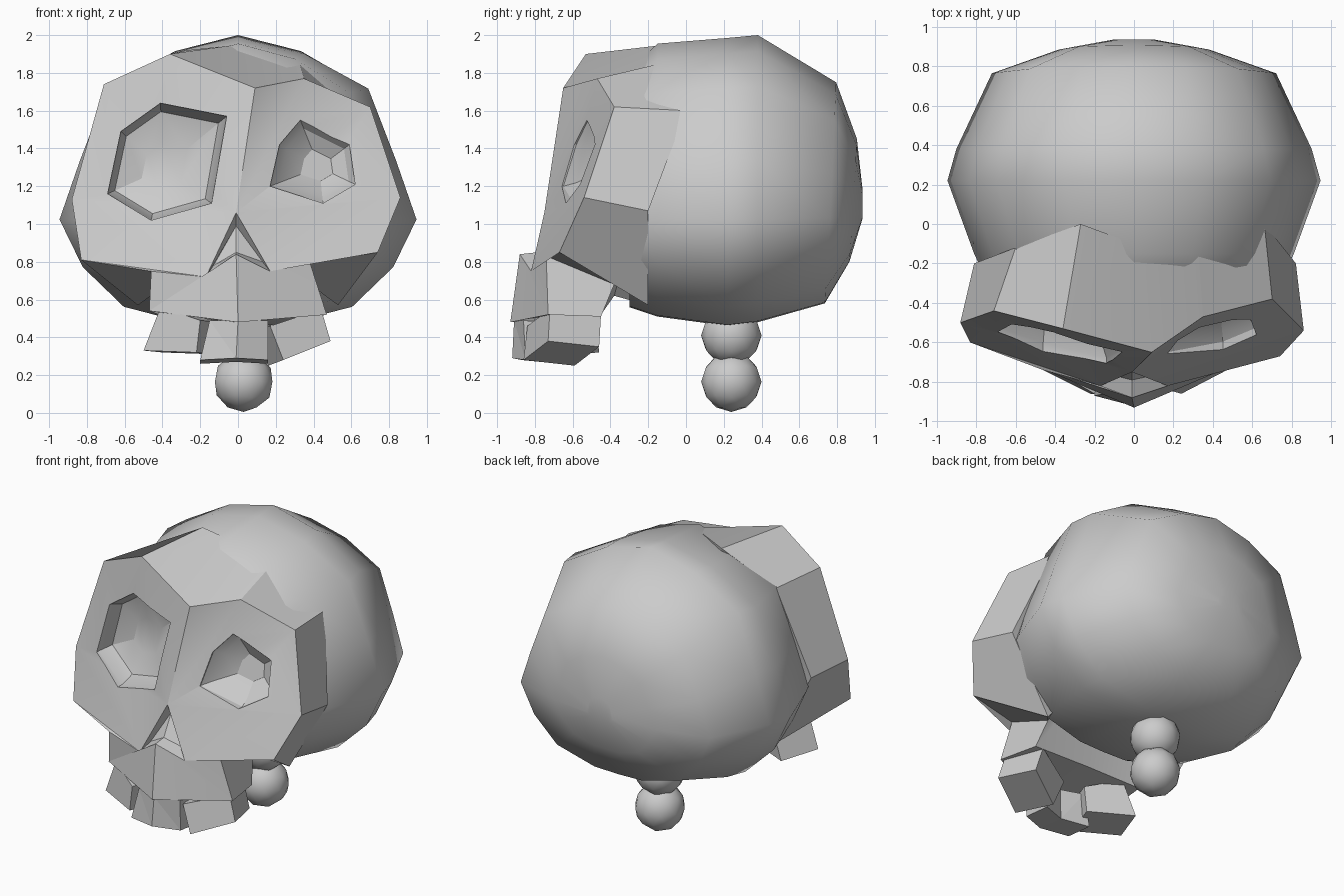
import bpy, bmesh, math
from mathutils import Vector

if "Cube" in bpy.data.objects:
    bpy.data.objects.remove(bpy.data.objects["Cube"])


def make(name, verts, faces):
    bm = bmesh.new()
    vs = [bm.verts.new(v) for v in verts]
    for f in faces:
        bm.faces.new([vs[i] for i in f])
    bmesh.ops.triangulate(bm, faces=[f for f in bm.faces if len(f.verts) > 4])
    bmesh.ops.recalc_face_normals(bm, faces=bm.faces)
    me = bpy.data.meshes.new(name)
    bm.to_mesh(me)
    bm.free()
    ob = bpy.data.objects.new(name, me)
    bpy.context.collection.objects.link(ob)
    return ob


def loft(name, loops):
    """Skin equal-length closed loops and cap both ends."""
    n = len(loops[0])
    verts = [p for l in loops for p in l]
    faces = [(k*n + i, k*n + (i+1) % n, (k+1)*n + (i+1) % n, (k+1)*n + i)
             for k in range(len(loops)-1) for i in range(n)]
    faces += [tuple(range(n)), tuple(range(len(verts)-n, len(verts)))]
    return make(name, verts, faces)


def activate(ob):
    bpy.ops.object.select_all(action='DESELECT')
    ob.select_set(True)
    bpy.context.view_layer.objects.active = ob


def smooth(ob, deg):
    activate(ob)
    bpy.ops.object.shade_smooth_by_angle(angle=math.radians(deg))


# Cranium: one faceted cross-section scaled along y, back rings tilted
half = [(0, 1), (.37, .91), (.73, .71), (.885, .3), (1, -.06),
        (.87, -.48), (.64, -.83), (.25, -.99), (0, -1)]
section = half + [(-u, v) for u, v in half[-2:0:-1]]
rings = [  # y, half width, bottom, top, tilt
    (-.30, .74, .56, 1.82, 0), (-.15, .81, .51, 1.955, 0),
    (.22, .945, .46, 1.985, 0), (.38, .90, .48, 2.0, 0),
    (.765, .72, .58, 1.75, .03), (.885, .38, .80, 1.45, .02),
    (.935, .10, 1.03, 1.18, 0)]
mid = 1.06
cranium = loft("cranium", [
    [(w*u, y + t*v, mid + v*((top-mid) if v > 0 else (mid-bot)))
     for u, v in section] for y, w, bot, top, t in rings])
smooth(cranium, 48)

# Face mask: front outline, matching back outline, nose rim and nose floor
P = {
    'B': (.09, -.65, 1.72), 'R1': (.35, -.47, 1.77), 'R2': (.70, -.38, 1.62),
    'R3': (.86, -.54, 1.14), 'R4': (.74, -.67, .85), 'R5': (.37, -.74, .83),
    'R6': (.47, -.73, .52), 'J': (0, -.93, .48), 'L6': (-.47, -.73, .54),
    'L5': (-.46, -.74, .75), 'L4': (-.83, -.60, .81), 'L3': (-.88, -.50, 1.13),
    'L2': (-.71, -.44, 1.74), 'L1': (-.36, -.53, 1.90)}
back = [(0, -.10, 1.95), (.32, -.05, 1.87), (.66, 0, 1.60), (.82, -.2, 1.07),
        (.53, -.2, .57), (.38, -.38, .68), (.42, -.45, .51), (0, -.45, .52),
        (-.42, -.45, .52), (-.46, -.38, .62), (-.53, -.2, .57),
        (-.81, -.2, 1.1), (-.60, -.12, 1.69), (-.27, 0, 1.92)]
names = list(P)
n = len(names)
P.update(N=(-.01, -.75, 1.06), M=(-.01, -.88, .84),
         NL=(-.17, -.82, .72), NR=(.17, -.82, .75),
         n=(-.01, -.71, .99), m=(-.01, -.79, .85),
         l=(-.13, -.76, .78), r=(.13, -.76, .80))
idx = {k: i for i, k in enumerate(P)}
front = ["B L1 N", "L1 L2 N", "L2 L3 N", "N L3 NL", "L3 L4 NL", "L4 L5 NL",
         "NL L5 L6", "NL L6 M", "L6 J M",
         "B N R1", "R1 N R2", "R2 N R3", "N NR R3", "R3 NR R4", "R4 NR R5",
         "NR R6 R5", "NR M R6", "M J R6",
         "N NR r n", "NR M m r", "M NL l m", "NL N n l", "n r m", "n m l"]
faces = [[idx[k] for k in f.split()] for f in front]
b0 = len(P)
faces += [(i, (i+1) % n, b0 + (i+1) % n, b0 + i) for i in range(n)]
hub = b0 + n
faces += [(b0 + i, b0 + (i+1) % n, hub) for i in range(n)]
face = make("face", list(P.values()) + back + [(0, -.22, 1.2)], faces)


# Eye sockets: stepped funnels that follow the slope of the face
def socket(name, pts, centre, slope, steps):
    loops = []
    for depth, s in steps:
        loop = []
        for x, z in pts:
            x = centre[0] + (x - centre[0])*s
            z = centre[1] + (z - centre[1])*s
            loop.append((x, -.69 + .27*abs(x) + slope*(z - 1.3) + depth, z))
        loops.append(loop)
    cutter = loft(name, loops)
    cutter.hide_render = True
    m = face.modifiers.new(name, 'BOOLEAN')
    m.operation, m.solver, m.object = 'DIFFERENCE', 'EXACT', cutter
    activate(face)
    bpy.ops.object.modifier_apply(modifier=m.name)
    bpy.data.objects.remove(cutter)


socket("left_socket", [(-.62, 1.49), (-.41, 1.64), (-.06, 1.57), (-.14, 1.11),
                       (-.46, 1.02), (-.69, 1.16)], (-.40, 1.29), .13,
       [(-.25, 1), (0, 1), (.10, .87), (.16, .38)])
socket("right_socket", [(.17, 1.2), (.22, 1.42), (.33, 1.55), (.59, 1.42),
                        (.62, 1.21), (.45, 1.11)], (.43, 1.30), .25,
       [(-.25, 1), (.02, 1), (.07, .82), (.13, .38)])
smooth(face, 25)


# Teeth: front strip pushed back by a depth vector
def tooth(name, top, bottom, depth):
    loop = top + bottom[::-1]
    loft(name, [loop, [tuple(Vector(p) + Vector(depth)) for p in loop]])


tooth("left_tooth", [(-.41, -.74, .56), (-.20, -.86, .49)],
      [(-.50, -.72, .33), (-.22, -.86, .32)], (.10, .26, -.01))
tooth("centre_tooth", [(-.15, -.86, .49), (0, -.91, .49), (.16, -.86, .49)],
      [(-.20, -.87, .28), (-.01, -.92, .29), (.16, -.85, .28)], (0, .2, -.02))
tooth("right_tooth", [(.17, -.84, .46), (.44, -.72, .55)],
      [(.24, -.86, .28), (.49, -.73, .38)], (-.08, .27, -.03))

# Neck vertebrae
for i, z in enumerate((.165, .41)):
    bpy.ops.mesh.primitive_ico_sphere_add(subdivisions=2, radius=.16,
                                          location=(.03, .24, z))
    ob = bpy.context.object
    ob.name = f"vertebra_{i + 1}"
    smooth(ob, 60)
